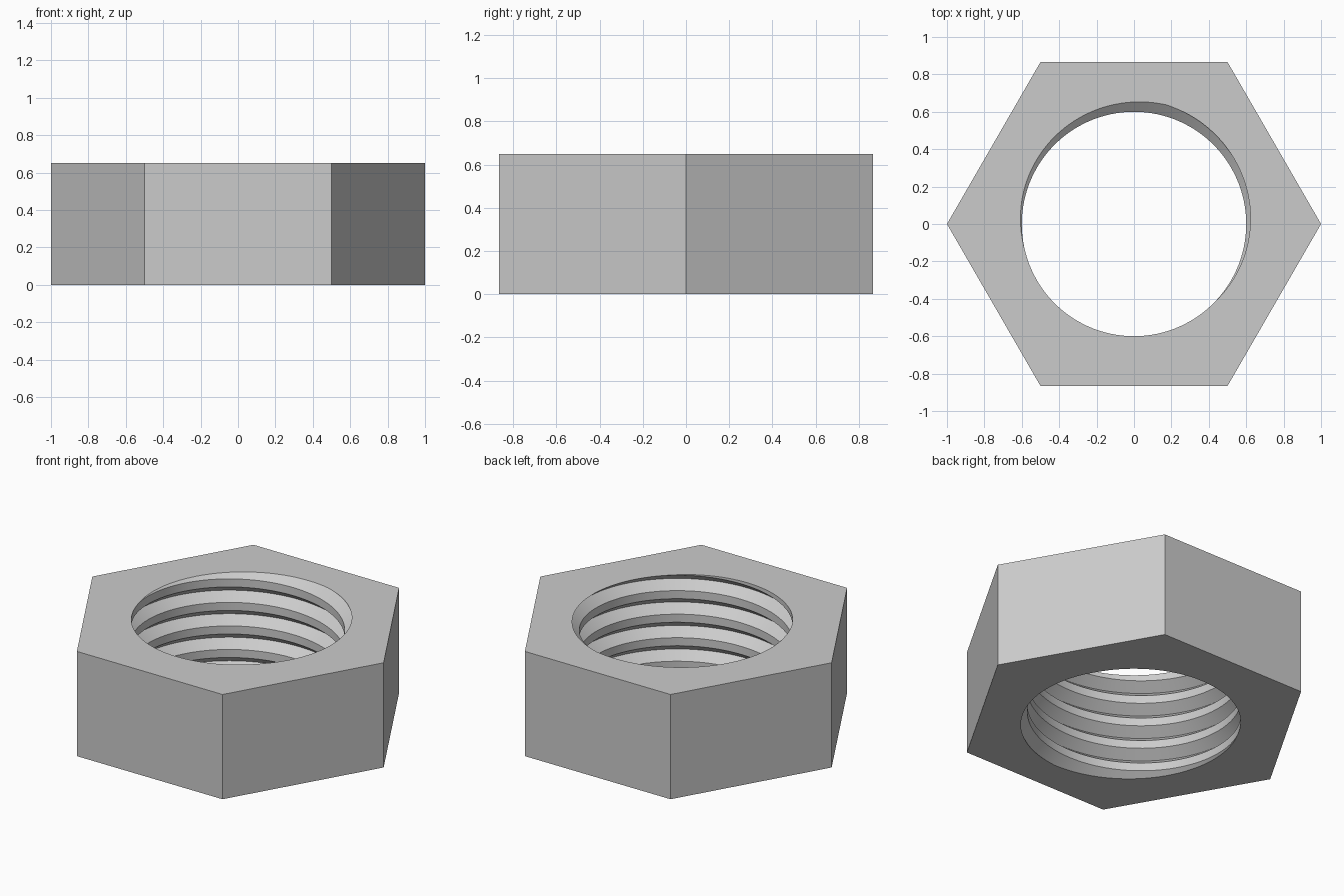
import bpy, bmesh, math

cube = bpy.data.objects.get("Cube")
if cube:
    bpy.data.objects.remove(cube)

HEIGHT = 0.65
BORE, ROOT = 0.6, 0.66          # thread crest and root radii
PITCH, HALF_GROOVE = 0.146, 0.048
SEGMENTS, TURNS = 120, 8
START = 75 / 360                # turn fraction where the groove leaves the top

steel = bpy.data.materials.new("grey steel")
steel.use_nodes = True
colour = (0.6, 0.6, 0.6, 1)
steel.diffuse_color = colour
steel.node_tree.nodes["Principled BSDF"].inputs["Base Color"].default_value = colour

bm = bmesh.new()

# Helical thread: a V groove profile, raised by one pitch per turn
profile = [(BORE, -HALF_GROOVE), (ROOT, 0), (BORE, HALF_GROOVE)]
columns = []
for i in range(SEGMENTS):
    turn = i / SEGMENTS
    a = turn * math.tau
    columns.append([
        bm.verts.new((r * math.cos(a), r * math.sin(a),
                      HEIGHT + PITCH * (turn - START + k - TURNS + 2) + dz))
        for k in range(TURNS) for r, dz in profile])
for i, col in enumerate(columns):
    last = i == SEGMENTS - 1
    nxt = columns[0][3:] if last else columns[i + 1]
    for j in range(min(len(col), len(nxt)) - 1):
        bm.faces.new((col[j], nxt[j], nxt[j + 1], col[j + 1]))

# Trim the thread flush with the two end faces
for z, n in ((0, -1), (HEIGHT, 1)):
    bmesh.ops.bisect_plane(bm, geom=bm.verts[:] + bm.edges[:] + bm.faces[:],
                           dist=1e-6, plane_co=(0, 0, z), plane_no=(0, 0, n),
                           clear_outer=True)
bmesh.ops.remove_doubles(bm, verts=bm.verts[:], dist=1e-5)

# Hexagonal outside
rings = [[bm.verts.new((math.cos(k * math.pi / 3), math.sin(k * math.pi / 3), z))
          for k in range(6)] for z in (0, HEIGHT)]
low, high = rings
for k in range(6):
    m = (k + 1) % 6
    bm.faces.new((low[k], low[m], high[m], high[k]))

# End faces between the hexagon and the threaded hole
for z in (0, HEIGHT):
    rim = [e for e in bm.edges if e.is_boundary
           and all(abs(v.co.z - z) < 1e-4 for v in e.verts)]
    bmesh.ops.triangle_fill(bm, edges=rim, use_beauty=True, normal=(0, 0, 1))
bmesh.ops.recalc_face_normals(bm, faces=bm.faces[:])

mesh = bpy.data.meshes.new("hex_nut")
bm.to_mesh(mesh)
bm.free()
mesh.materials.append(steel)
nut = bpy.data.objects.new("hex_nut", mesh)
bpy.context.collection.objects.link(nut)

# Smooth around the thread, crisp at its edges
bpy.context.view_layer.objects.active = nut
nut.select_set(True)
bpy.ops.object.shade_smooth_by_angle(angle=math.radians(20))
